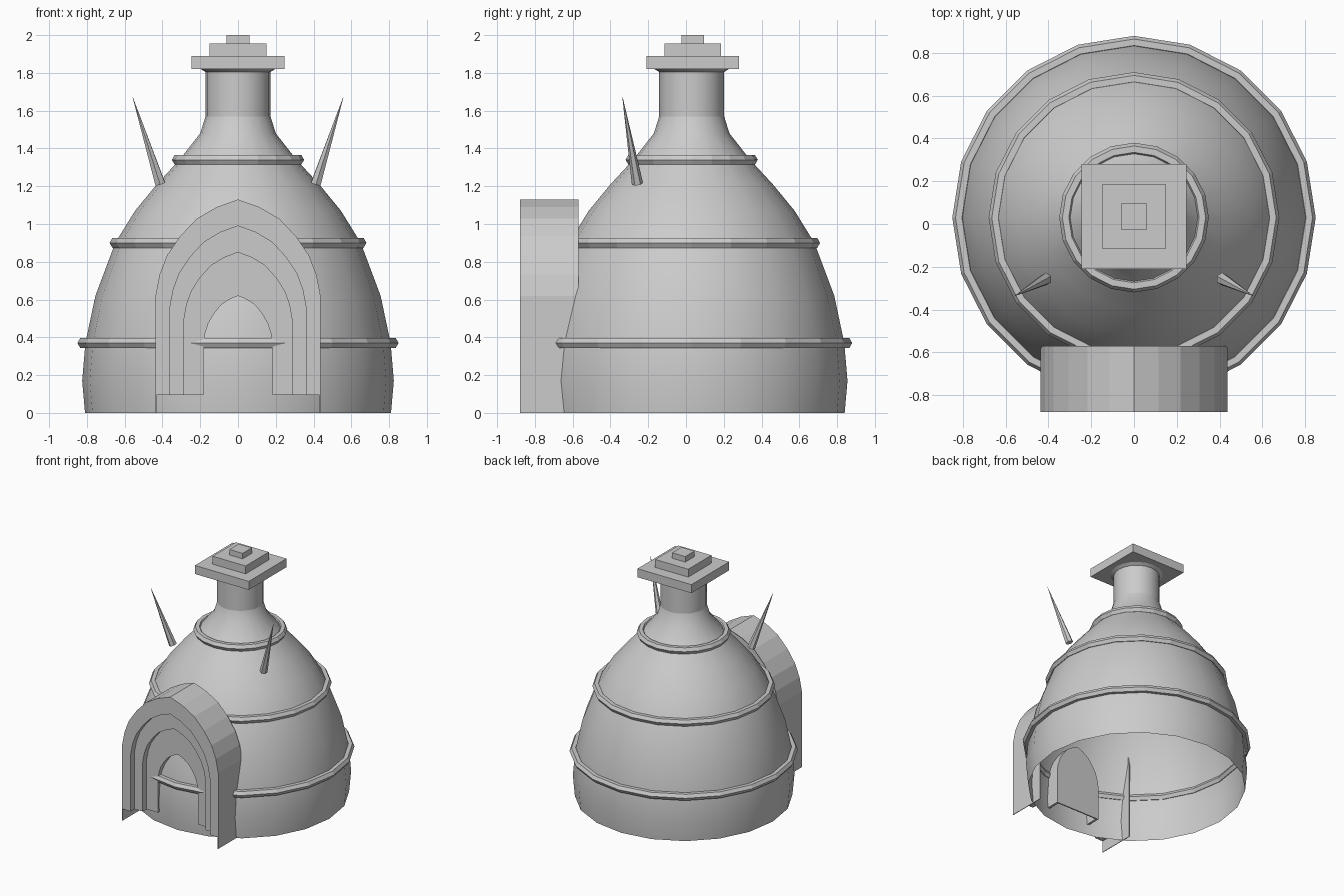
import bpy, bmesh, math
from mathutils import Vector

if "Cube" in bpy.data.objects:
    bpy.data.objects.remove(bpy.data.objects["Cube"])

CY = 0.03      # y of the dome axis
SIDES = 20


def make(name, bm, smooth=False):
    bmesh.ops.recalc_face_normals(bm, faces=bm.faces)
    me = bpy.data.meshes.new(name)
    bm.to_mesh(me)
    bm.free()
    ob = bpy.data.objects.new(name, me)
    bpy.context.collection.objects.link(ob)
    if smooth:
        bpy.context.view_layer.objects.active = ob
        ob.select_set(True)
        bpy.ops.object.shade_smooth_by_angle(angle=math.radians(35))
        ob.select_set(False)
    return ob


def lathe(name, profile, closed=False, smooth=False):
    """Revolve (radius, z) points around the dome axis."""
    bm = bmesh.new()
    rows = []
    for i in range(SIDES):
        a = 2 * math.pi * i / SIDES
        rows.append([bm.verts.new((r * math.cos(a), CY + r * math.sin(a), z))
                     for r, z in profile])
    n = len(profile)
    for i in range(SIDES):
        p, q = rows[i], rows[(i + 1) % SIDES]
        for j in range(n if closed else n - 1):
            k = (j + 1) % n
            bm.faces.new((p[j], q[j], q[k], p[k]))
    return make(name, bm, smooth)


# pointed arch outline, as fractions of half width and rise
ARCH = [(1, 0), (.95, .22), (.86, .42), (.7, .62), (.5, .8), (.26, .92), (0, 1)]


def outline(w, spring, apex, z0):
    right = [(w, z0)] + [(w * u, spring + (apex - spring) * v) for u, v in ARCH]
    return right + [(-x, z) for x, z in right[-2::-1]]


def arch_band(name, outer, inner, y0, y1, z0):
    """Solid band between two arch outlines, from y0 to y1."""
    bm = bmesh.new()
    loops = [[bm.verts.new((x, y, z)) for x, z in outline(*s, z0)]
             for s, y in ((outer, y0), (inner, y0), (inner, y1), (outer, y1))]
    n = len(loops[0])
    for k in range(4):
        p, q = loops[k], loops[(k + 1) % 4]
        for i in range(n - 1):
            bm.faces.new((p[i], p[i + 1], q[i + 1], q[i]))
    for i in (0, n - 1):
        bm.faces.new([lp[i] for lp in loops])
    return make(name, bm)


def box(name, half, z0, z1):
    bm = bmesh.new()
    bmesh.ops.create_cube(bm, size=1)
    for v in bm.verts:
        v.co = (v.co.x * 2 * half, v.co.y * 2 * half + CY + .005,
                z0 + (v.co.z + .5) * (z1 - z0))
    return make(name, bm)


# dome body, open underneath
lathe("dome", [(.81, 0), (.825, .17), (.808, .37), (.755, .62), (.65, .9),
               (.545, 1.07), (.43, 1.21), (.31, 1.34), (.2, 1.48), (.172, 1.57)],
      smooth=True)

# chimney neck with small flare
lathe("neck", [(.172, 1.57), (.172, 1.805), (.205, 1.825)], smooth=True)

# stepped square cap
box("cap_lower", .245, 1.82, 1.89)
box("cap_middle", .15, 1.89, 1.955)
box("cap_upper", .06, 1.955, 2.0)

# six-sided hoops round the dome
for i, (r, z) in enumerate([(.82, .37), (.65, .9), (.32, 1.34)]):
    hexagon = [(r + .03 * math.cos(math.radians(60 * k)),
                z + .03 * math.sin(math.radians(60 * k))) for k in range(6)]
    lathe("hoop_%d" % (i + 1), hexagon, closed=True)

# porch: thin outer shell and stepped frames inside it
A = (.437, .62, 1.13)
A2 = (.432, .62, 1.124)
B = (.36, .56, .99)
C = (.285, .5, .85)
D = (.182, .37, .62)
arch_band("porch_shell", A, A2, -.88, -.57, 0)
arch_band("porch_outer_frame", A2, B, -.88, -.83, .095)
arch_band("porch_middle_frame", A2, C, -.83, -.78, .095)
arch_band("porch_inner_frame", A2, D, -.78, -.765, .095)
arch_band("door_jamb", (.2, .37, .64), D, -.775, -.65, .095)

# door panel at the back of the jamb
bm = bmesh.new()
face = bm.faces.new([bm.verts.new((x, -.66, z)) for x, z in outline(.19, .37, .63, .095)])
ext = bmesh.ops.extrude_face_region(bm, geom=[face], use_keep_orig=True)
bmesh.ops.translate(bm, vec=(0, .01, 0),
                    verts=[g for g in ext["geom"] if isinstance(g, bmesh.types.BMVert)])
make("door", bm)

# pair of leaning spikes
for side, s in (("right", 1), ("left", -1)):
    base, tip = Vector((s * .412, -.257, 1.213)), Vector((s * .557, -.336, 1.67))
    d = tip - base
    bm = bmesh.new()
    bmesh.ops.create_cone(bm, cap_ends=True, segments=6, radius1=.03, radius2=.001,
                          depth=d.length)
    bm.transform(d.to_track_quat('Z', 'Y').to_matrix().to_4x4())
    bmesh.ops.translate(bm, vec=(base + tip) / 2, verts=bm.verts)
    make("spike_" + side, bm)
